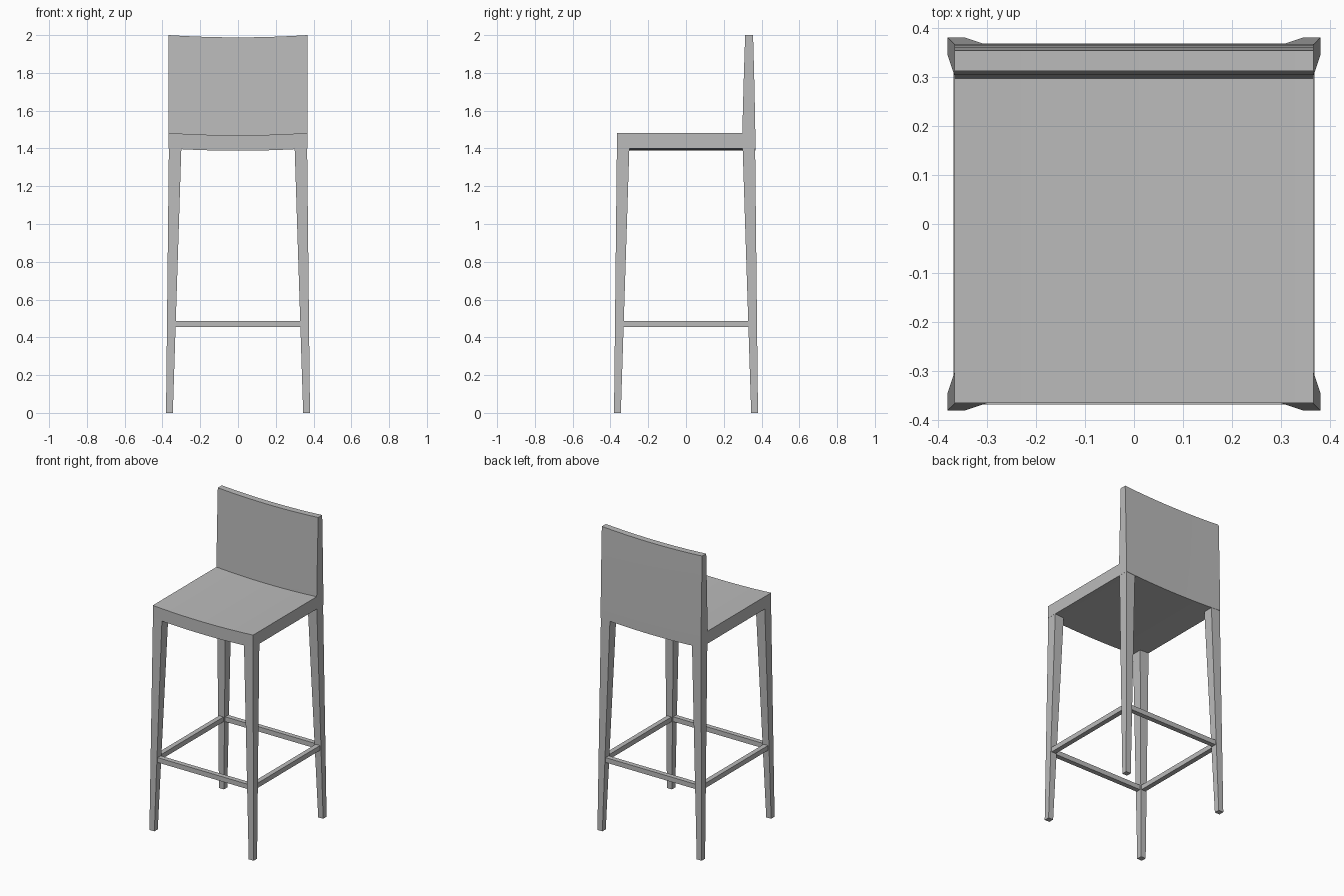
import bpy
import bmesh
import math

cube = bpy.data.objects.get("Cube")
if cube:
    bpy.data.objects.remove(cube, do_unlink=True)

grey = bpy.data.materials.new("plain_grey")
grey.use_nodes = True
COLOUR = (0.5, 0.5, 0.5, 1)
grey.diffuse_color = COLOUR
grey.node_tree.nodes["Principled BSDF"].inputs["Base Color"].default_value = COLOUR


def finish(name, bm):
    """Turn a bmesh into a named, coloured object."""
    bmesh.ops.recalc_face_normals(bm, faces=bm.faces)
    mesh = bpy.data.meshes.new(name)
    bm.to_mesh(mesh)
    bm.free()
    mesh.materials.append(grey)
    obj = bpy.data.objects.new(name, mesh)
    bpy.context.scene.collection.objects.link(obj)
    return obj


def loft(name, rings):
    """Skin a closed solid through equally sized rings of points."""
    bm = bmesh.new()
    loops = [[bm.verts.new(p) for p in ring] for ring in rings]
    n = len(loops[0])
    for a, b in zip(loops, loops[1:]):
        for i in range(n):
            j = (i + 1) % n
            bm.faces.new((a[i], a[j], b[j], b[i]))
    bm.faces.new(loops[0])
    bm.faces.new(loops[-1])
    return finish(name, bm)


# Seat and backrest: one L-shaped side profile swept along a sagging arc
HALF, SAG, STEPS = 0.367, 0.012, 16
profile = [(-0.366, 1.4), (0.368, 1.4), (0.366, 1.55), (0.361, 1.78), (0.355, 2.0),
           (0.313, 2.0), (0.306, 1.78), (0.301, 1.6), (0.298, 1.482), (-0.366, 1.482)]
rings = []
for k in range(STEPS + 1):
    t = 2 * k / STEPS - 1
    rings.append([(t * HALF, y, z - SAG * (1 - t * t)) for y, z in profile])
shell = loft("seat_and_backrest", rings)
bpy.context.view_layer.objects.active = shell
shell.select_set(True)
bpy.ops.object.shade_smooth_by_angle(angle=math.radians(30))
shell.select_set(False)


# Tapered, splayed legs
def leg_ring(sx, sy, inner, outer, z):
    corners = ((inner, inner), (outer, inner), (outer, outer), (inner, outer))
    return [(sx * x, sy * y, z) for x, y in corners]


for side, sx in (("left", 1), ("right", -1)):
    for end, sy in (("front", -1), ("back", 1)):
        loft(f"{end}_{side}_leg", [leg_ring(sx, sy, 0.345, 0.381, 0),
                                   leg_ring(sx, sy, 0.3, 0.366, 1.4)])

# Square footrest rails joining the legs
MID, R, LOW, HIGH = 0.353, 0.016, 0.455, 0.487
section = [(-R, LOW), (R, LOW), (R, HIGH), (-R, HIGH)]
for name, s in (("front", -1), ("back", 1)):
    loft(f"{name}_rail", [[(x, s * MID + d, z) for d, z in section] for x in (-0.34, 0.34)])
for name, s in (("left", 1), ("right", -1)):
    loft(f"{name}_rail", [[(s * MID + d, y, z) for d, z in section] for y in (-0.34, 0.34)])
